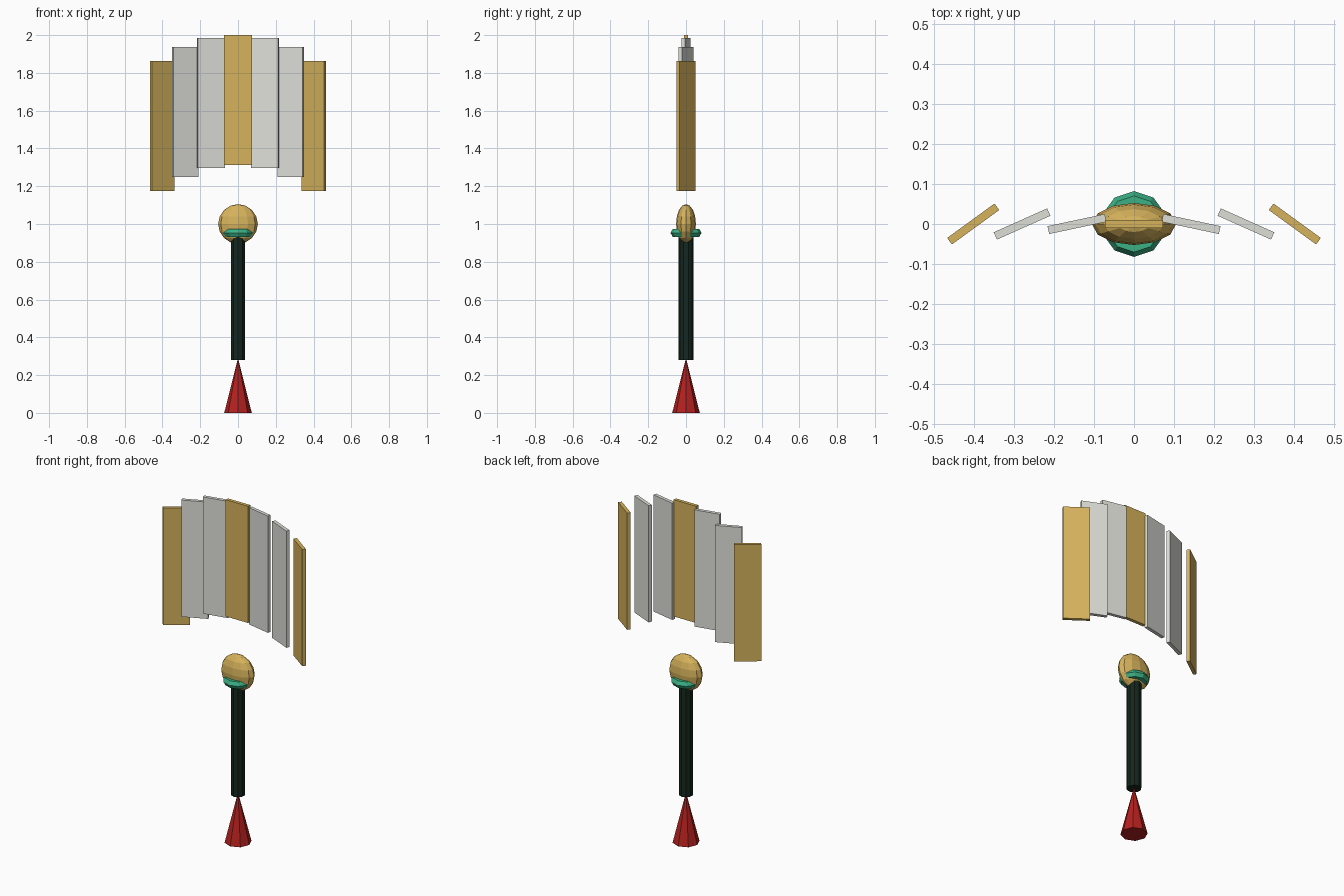
import bpy
from math import radians, pi

if "Cube" in bpy.data.objects:
    bpy.data.objects.remove(bpy.data.objects["Cube"])


def material(name, srgb):
    m = bpy.data.materials.new(name)
    m.diffuse_color = [(c / 255) ** 2.2 for c in srgb] + [1]
    m.use_nodes = True
    m.node_tree.nodes["Principled BSDF"].inputs["Base Color"].default_value = m.diffuse_color
    return m


gold = material("gold", (213, 177, 92))
pale = material("pale", (222, 222, 216))
green = material("green", (62, 176, 132))
dark = material("dark_green", (27, 43, 35))
red = material("red", (178, 38, 36))


def finish(name, mat):
    ob = bpy.context.object
    ob.name = name
    ob.data.materials.append(mat)
    return ob


# Tassel cone at the foot
bpy.ops.mesh.primitive_cone_add(vertices=8, radius1=0.073, radius2=0, depth=0.29,
                                location=(0, 0, 0.145))
finish("tassel", red)

# Handle shaft
bpy.ops.mesh.primitive_cylinder_add(vertices=10, radius=0.04, depth=0.65,
                                    location=(0, 0, 0.605))
finish("handle", dark)

# Flattened pivot knob
bpy.ops.mesh.primitive_uv_sphere_add(segments=12, ring_count=8, radius=0.105,
                                     location=(0, 0, 1.0))
finish("pivot_knob", gold).scale = (1, 0.5, 1)

# Collar ring under the knob
bpy.ops.mesh.primitive_torus_add(major_segments=10, minor_segments=6,
                                 major_radius=0.058, minor_radius=0.024,
                                 location=(0, 0, 0.953), rotation=(0, 0, pi / 2))
finish("collar_ring", green)

# Seven fan slats, each turned and lowered further from the centre
offsets = [(0, 0), (0.1425, 0.015), (0.2795, 0.063), (0.4015, 0.137)]
for i in range(-3, 4):
    x, drop = offsets[abs(i)]
    side = 1 if i >= 0 else -1
    # Slats on both sides are mirror images
    bpy.ops.mesh.primitive_cube_add(size=1, location=(side * x, 0, 1.656 - drop),
                                    rotation=(0, 0, radians(-12 * i)))
    slat = finish(f"fan_slat_{i + 4}", gold if abs(i) in (0, 3) else pale)
    slat.scale = (0.146, 0.02, 0.688)
